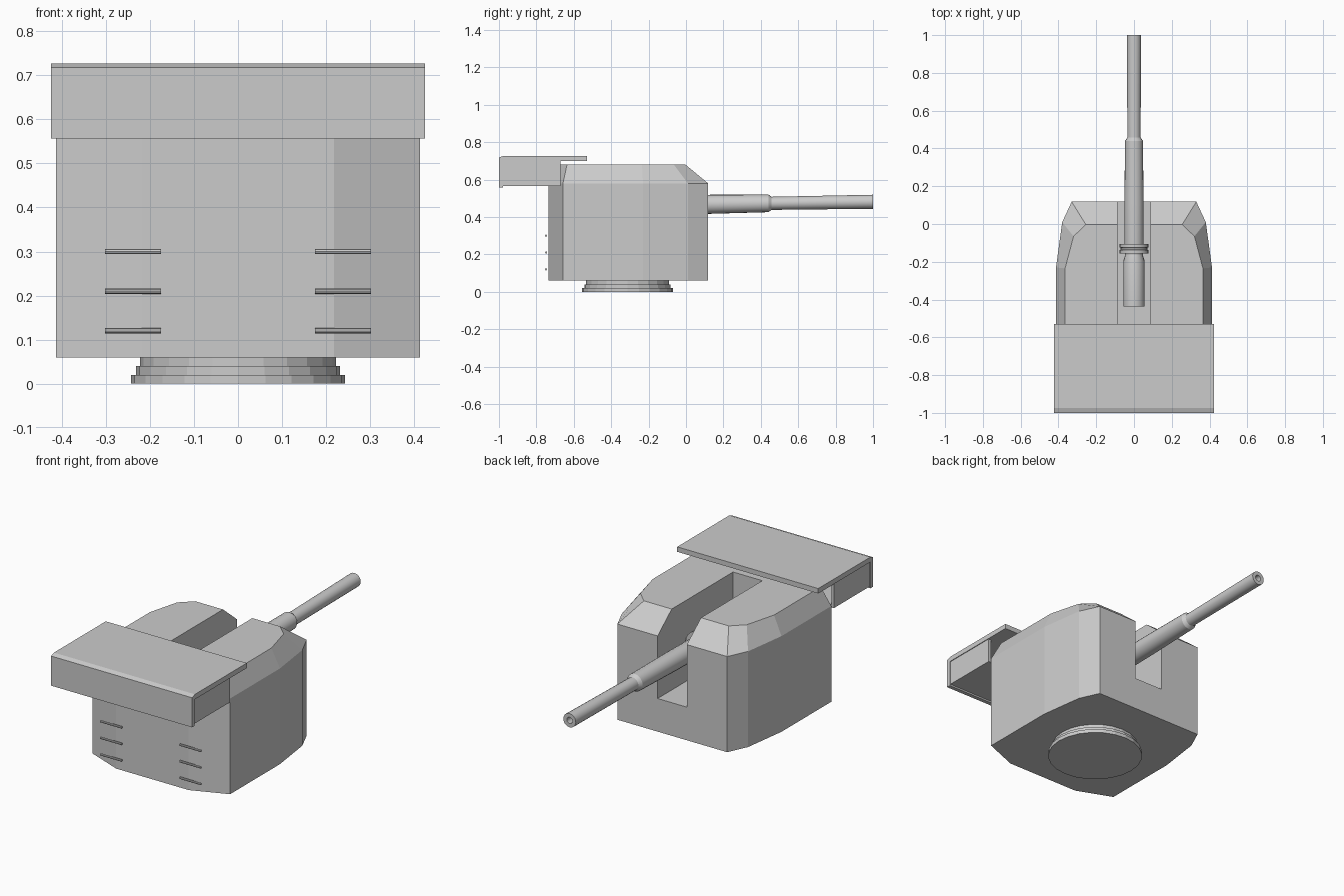
import bpy, bmesh, math
from mathutils import Vector

if "Cube" in bpy.data.objects:
    bpy.data.objects.remove(bpy.data.objects["Cube"])


def mesh_object(name, bm):
    bmesh.ops.recalc_face_normals(bm, faces=bm.faces)
    me = bpy.data.meshes.new(name)
    bm.to_mesh(me)
    bm.free()
    ob = bpy.data.objects.new(name, me)
    bpy.context.collection.objects.link(ob)
    return ob


def box(name, x0, x1, y0, y1, z0, z1):
    bm = bmesh.new()
    bmesh.ops.create_cube(bm, size=1)
    for v in bm.verts:
        v.co = Vector(((x0, x1)[v.co.x > 0], (y0, y1)[v.co.y > 0], (z0, z1)[v.co.z > 0]))
    return mesh_object(name, bm)


def loft(name, rings):
    """Skin a list of equal-length point rings and cap both ends."""
    bm = bmesh.new()
    loops = [[bm.verts.new(p) for p in r] for r in rings]
    n = len(loops[0])
    for a, b in zip(loops, loops[1:]):
        for i in range(n):
            j = (i + 1) % n
            bm.faces.new((a[i], a[j], b[j], b[i]))
    bm.faces.new(loops[0])
    bm.faces.new(loops[-1])
    return mesh_object(name, bm)


def smooth(ob, angle=30):
    bpy.ops.object.select_all(action='DESELECT')
    ob.select_set(True)
    bpy.context.view_layer.objects.active = ob
    bpy.ops.object.shade_smooth_by_angle(angle=math.radians(angle))


def circle_z(r, z, y, n=24):
    return [(r * math.cos(2 * math.pi * i / n), y + r * math.sin(2 * math.pi * i / n), z) for i in range(n)]


def circle_y(r, y, n=20):
    zc = 0.466 + 0.0155 * y          # slightly elevated gun axis
    return [(r * math.cos(2 * math.pi * i / n), y, zc + r * math.sin(2 * math.pi * i / n)) for i in range(n)]


def mirrored(half, z):
    return [(x, y, z) for x, y in half] + [(-x, y, z) for x, y in reversed(half)]


# Turret house: vertical walls, then a bevel up to the roof
wall = [(0.33, 0.118), (0.38, 0.01), (0.413, -0.23), (0.413, -0.658), (0.218, -0.735)]
roof = [(0.255, -0.003), (0.32, -0.065), (0.365, -0.235), (0.365, -0.636), (0.2, -0.70)]
house = loft("turret_house", [mirrored(wall, 0.06), mirrored(wall, 0.58), mirrored(roof, 0.68)])

# Gun slot cut through the front and roof
cutter = box("slot_cutter", -0.088, 0.088, -0.53, 0.3, 0.24, 0.9)
cutter.hide_render = True
mod = house.modifiers.new("slot", 'BOOLEAN')
mod.operation = 'DIFFERENCE'
mod.solver = 'EXACT'
mod.object = cutter
bpy.context.view_layer.objects.active = house
bpy.ops.object.modifier_apply(modifier="slot")
bpy.data.objects.remove(cutter)

# Stepped base ring
steps = [(0.243, 0), (0.243, 0.02), (0.231, 0.02), (0.231, 0.04), (0.222, 0.04), (0.222, 0.065)]
loft("base_ring", [circle_z(r, z, -0.313) for r, z in steps])

# Gun barrel with stepped jacket and bored muzzle
barrel = [(0.045, -0.20), (0.051, -0.10), (0.051, 0.12), (0.047, 0.44), (0.035, 0.458),
          (0.0375, 1.0), (0.017, 1.0), (0.017, 0.90)]
smooth(loft("gun_barrel", [circle_y(r, y) for r, y in barrel]))

# Breech behind the collar
breech = [(0.044, -0.15), (0.047, -0.165), (0.056, -0.195), (0.056, -0.437)]
smooth(loft("breech", [circle_y(r, y) for r, y in breech]))

# Grooved collar around the gun
collar = [(0.05, -0.157), (0.077, -0.157), (0.077, -0.138), (0.071, -0.136),
          (0.071, -0.126), (0.077, -0.124), (0.077, -0.105), (0.05, -0.105)]
smooth(loft("gun_collar", [circle_y(r, y) for r, y in collar]))

# Overhanging rear box: roof plate, rear wall, sides and floor
plate = [(-1.0, 0.70), (-1.0, 0.718), (-0.975, 0.727), (-0.53, 0.727), (-0.53, 0.70)]
loft("box_roof", [[(x, y, z) for y, z in plate] for x in (-0.424, 0.424)])
box("box_rear_wall", -0.424, 0.424, -1.0, -0.978, 0.557, 0.702)
box("box_floor", -0.42, 0.42, -0.98, -0.67, 0.566, 0.58)
for side, s in (("left", -1), ("right", 1)):
    a, b = sorted((s * 0.42, s * 0.405))
    box("box_side_" + side, a, b, -0.98, -0.67, 0.566, 0.702)

    # Climbing rungs on the rear face
    a, b = sorted((s * 0.175, s * 0.302))
    for i, z in enumerate((0.12, 0.21, 0.30)):
        ring = [(0.006 * math.cos(t * math.pi / 4), 0.006 * math.sin(t * math.pi / 4)) for t in range(8)]
        loft(f"rung_{side}_{i}", [[(x, -0.748 + c, z + d) for c, d in ring] for x in (a, b)])
